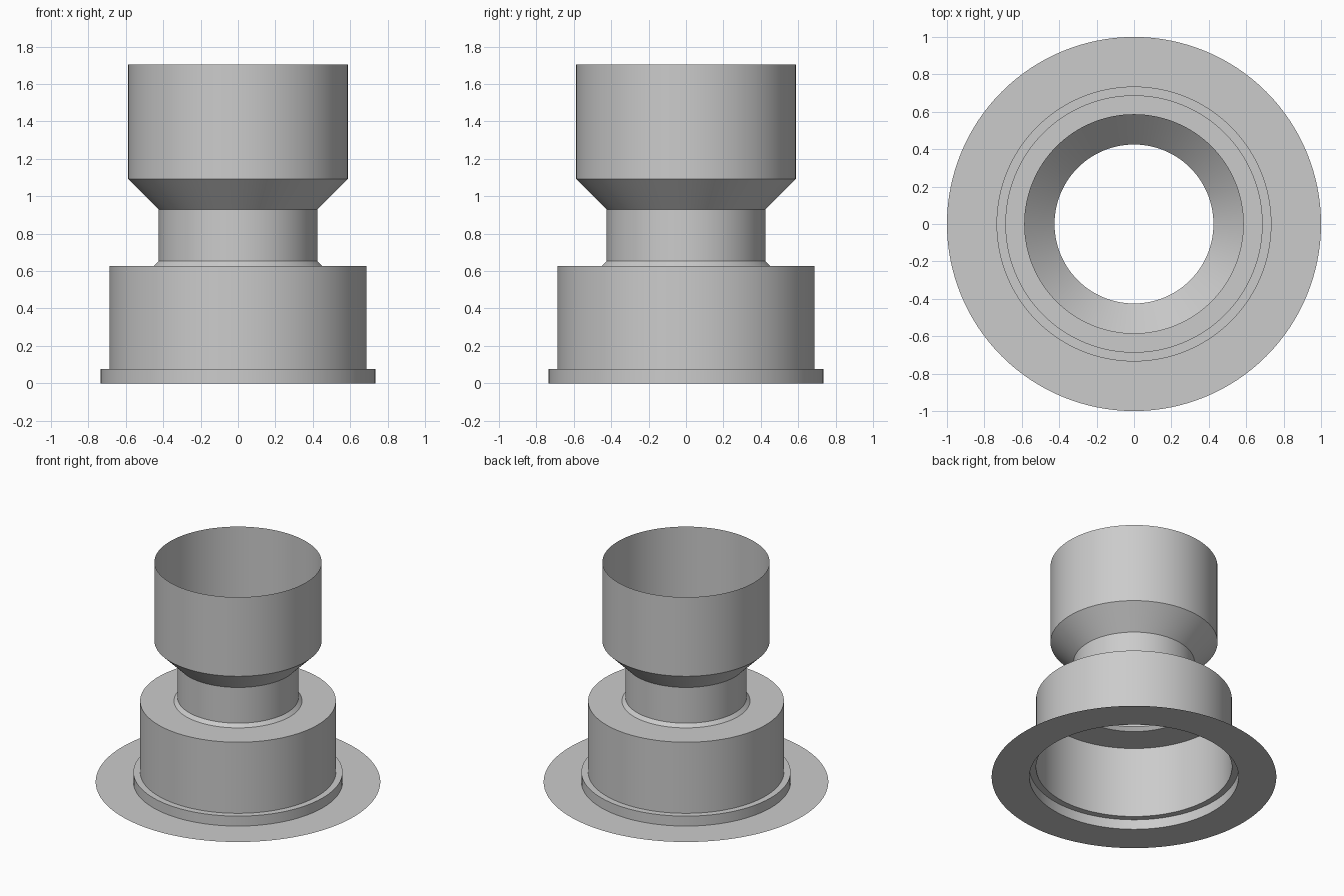
import bpy
import math

SEGMENTS = 128

cube = bpy.data.objects.get("Cube")
if cube:
    bpy.data.objects.remove(cube, do_unlink=True)

# One plain grey for the whole thin shell
grey = bpy.data.materials.new("plain grey")
grey.use_nodes = True
colour = (0.6, 0.6, 0.6, 1.0)
grey.diffuse_color = colour
grey.node_tree.nodes["Principled BSDF"].inputs["Base Color"].default_value = colour


def lathe(name, profile):
    """Turn an open (radius, height) profile, listed bottom to top, round z."""
    verts, faces = [], []
    for radius, height in profile:
        for i in range(SEGMENTS):
            a = math.tau * i / SEGMENTS
            verts.append((radius * math.cos(a), radius * math.sin(a), height))
    for ring in range(len(profile) - 1):
        low, high = ring * SEGMENTS, (ring + 1) * SEGMENTS
        for i in range(SEGMENTS):
            j = (i + 1) % SEGMENTS
            faces.append((low + i, low + j, high + j, high + i))
    mesh = bpy.data.meshes.new(name)
    mesh.from_pydata(verts, [], faces)
    mesh.materials.append(grey)
    obj = bpy.data.objects.new(name, mesh)
    bpy.context.collection.objects.link(obj)
    bpy.ops.object.select_all(action="DESELECT")
    obj.select_set(True)
    bpy.context.view_layer.objects.active = obj
    bpy.ops.object.shade_smooth_by_angle(angle=math.radians(30))
    return obj


# Flat disc on the ground with a wide opening
lathe("ground_flange", [(1.0, 0.0), (0.735, 0.0)])

# Short stepped rim around the foot of the body
lathe("foot_rim", [(0.735, 0.0), (0.735, 0.077), (0.688, 0.077)])

# Wide lower body with its flat shoulder
lathe("lower_body", [(0.688, 0.077), (0.688, 0.628), (0.45, 0.628)])

# Narrow neck rising from a small chamfer
lathe("neck", [(0.45, 0.628), (0.425, 0.653), (0.425, 0.93)])

# Flared funnel and open upper cup
lathe("upper_cup", [(0.425, 0.93), (0.587, 1.092), (0.587, 1.705)])
